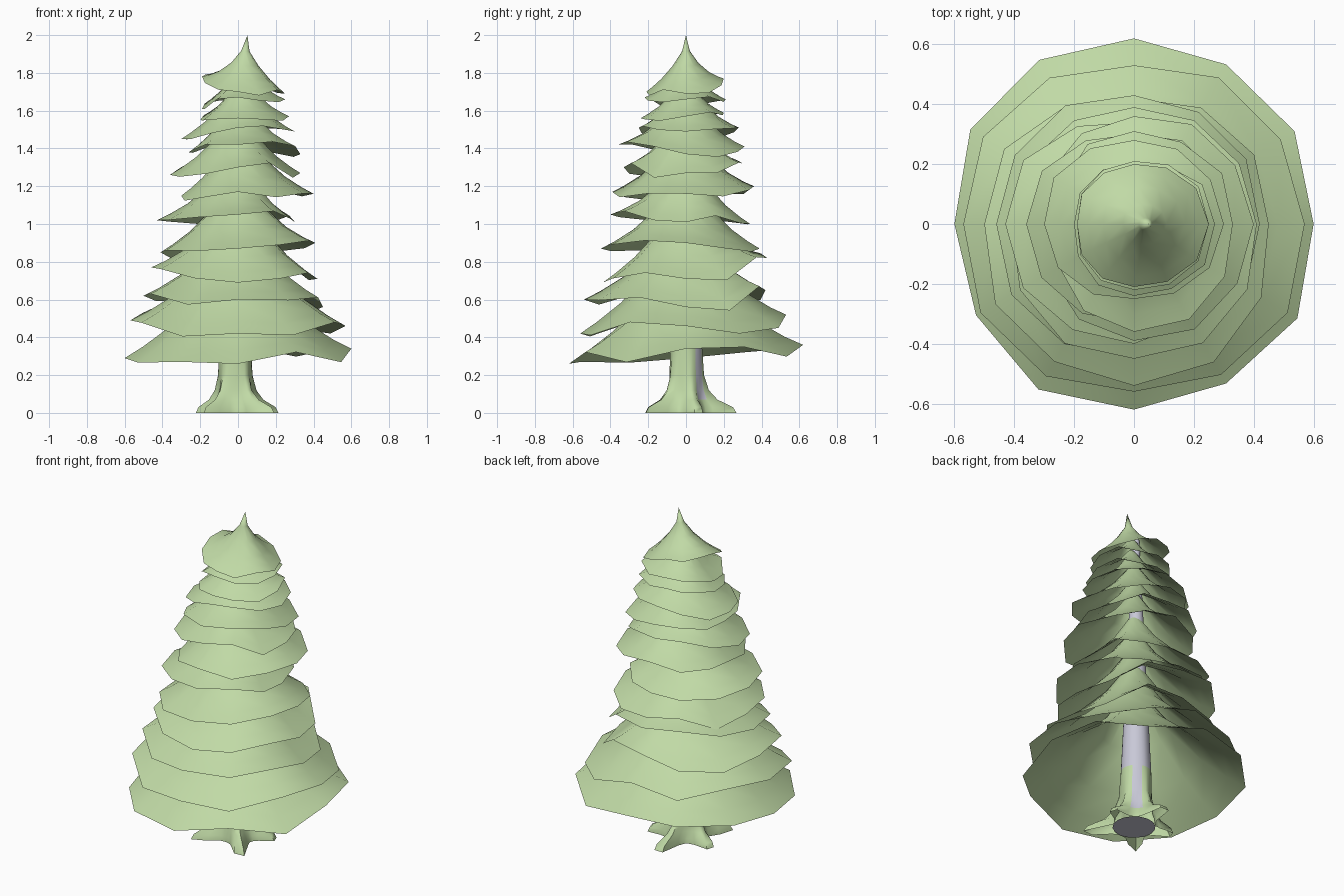
import bpy, math, random
from mathutils import Vector

if "Cube" in bpy.data.objects:
    bpy.data.objects.remove(bpy.data.objects["Cube"])

random.seed(4)

def material(name, rgb):
    m = bpy.data.materials.new(name)
    m.diffuse_color = (*rgb, 1)
    m.use_nodes = True
    m.node_tree.nodes["Principled BSDF"].inputs["Base Color"].default_value = m.diffuse_color
    return m

green = material("soft green", (0.53, 0.70, 0.38))
grey = material("pale grey", (0.58, 0.58, 0.68))

def make(name, verts, faces, mats, angle=50):
    me = bpy.data.meshes.new(name)
    me.from_pydata(verts, [], faces)
    for m in mats:
        me.materials.append(m)
    ob = bpy.data.objects.new(name, me)
    bpy.context.collection.objects.link(ob)
    bpy.context.view_layer.objects.active = ob
    ob.select_set(True)
    bpy.ops.object.shade_smooth_by_angle(angle=math.radians(angle))
    ob.select_set(False)
    return ob

def bridge(rings, n):
    return [(k*n+i, (k+1)*n+i, (k+1)*n+(i+1) % n, k*n+(i+1) % n)
            for k in range(rings-1) for i in range(n)]

# Rim of each foliage tier: (radius, height) at right, back, left, front
TIERS = [
    ((.25, 1.69), (.20, 1.77), (.19, 1.78), (.21, 1.70)),
    ((.25, 1.66), (.21, 1.66), (.19, 1.61), (.22, 1.67)),
    ((.27, 1.57), (.20, 1.59), (.20, 1.55), (.24, 1.56)),
    ((.30, 1.49), (.28, 1.51), (.30, 1.45), (.25, 1.51)),
    ((.33, 1.37), (.31, 1.41), (.26, 1.38), (.36, 1.42)),
    ((.33, 1.27), (.30, 1.32), (.36, 1.26), (.33, 1.30)),
    ((.40, 1.16), (.36, 1.20), (.30, 1.15), (.39, 1.17)),
    ((.30, 1.01), (.34, 1.00), (.43, 1.02), (.40, 1.05)),
    ((.41, 0.90), (.39, 0.87), (.41, 0.85), (.45, 0.87)),
    ((.42, 0.71), (.43, 0.82), (.46, 0.77), (.44, 0.69)),
    ((.45, 0.56), (.42, 0.65), (.50, 0.62), (.54, 0.60)),
    ((.57, 0.46), (.53, 0.52), (.57, 0.49), (.56, 0.42)),
    ((.60, 0.34), (.62, 0.36), (.60, 0.29), (.62, 0.26)),
]
# Concave skirt profile: (fraction of rim radius, rise as fraction of mean radius)
PROFILE = [(.1, .85), (.33, .52), (.62, .24), (.84, .09), (1, 0)]
N = 12

def around(vals, a):
    # smooth blend of four compass values
    q = a / (math.pi/2)
    i, t = int(q) % 4, q % 1
    t = t*t*(3-2*t)
    return [vals[i][k]*(1-t) + vals[(i+1) % 4][k]*t for k in (0, 1)]

def tier(idx, vals):
    R = sum(v[0] for v in vals)/4
    zm = sum(v[1] for v in vals)/4
    rim = []
    for i in range(N):
        r, z = around(vals, 2*math.pi*i/N)
        if i % 3:
            r *= random.uniform(1.0, 1.05)
            z += random.uniform(-.04, .04)*R/.4
        rim.append((r, z))
    cx = .04 if idx == 0 else .02 if idx < 4 else 0
    verts = []
    for f, h in PROFILE:
        for i, (r, z) in enumerate(rim):
            a = 2*math.pi*i/N
            # inner rings drift to the trunk axis, and level out
            verts.append((r*f*math.cos(a) + cx*(1-f), r*f*math.sin(a),
                          zm + h*R + (z-zm)*f**1.5))
    faces = bridge(len(PROFILE), N)
    if idx == 0:   # closed pointed tip
        verts.append((.05, 0, 2.0))
        faces += [(len(verts)-1, i, (i+1) % N) for i in range(N)]
    make("foliage_tier_%02d" % (idx+1), verts, faces, [green])

for k, v in enumerate(TIERS):
    tier(k, v)

# Trunk with five flared roots
M = 30
ROOTS = [(18, .24), (90, .30), (162, .25), (228, .27), (308, .30)]
LEVELS = [(0, 1), (.03, .9), (.07, .45), (.12, .2), (.2, .06), (.36, 0),
          (.9, 0), (1.4, 0), (1.85, 0)]
verts = []
for z, flare in LEVELS:
    core = .085 if z < .4 else .085*(1 - (z-.36)/1.9)
    for i in range(M):
        a = 2*math.pi*i/M
        r = core + .035*flare
        for deg, reach in ROOTS:
            d = (a - math.radians(deg) + math.pi) % (2*math.pi) - math.pi
            r += flare*(reach-.12)*math.exp(-(d/.24)**2)
        verts.append((r*math.cos(a) - .015*(1-flare), r*math.sin(a), z))
trunk = make("trunk", verts, bridge(len(LEVELS), M), [green, grey], 60)
# bare grey wood shows on the back right side and above the lower foliage
for p in trunk.data.polygons:
    a = math.degrees(math.atan2(p.center.y, p.center.x + .015))
    if p.center.z > .4 or (p.center.z > .08 and 30 < a < 72):
        p.material_index = 1

# Grey core disc closing the underside
disc = [(.12*math.cos(2*math.pi*i/16), .12*math.sin(2*math.pi*i/16), .002) for i in range(16)]
make("trunk_base", disc, [tuple(reversed(range(16)))], [grey])

# Make every shell face outward
import bmesh
for ob in bpy.data.objects:
    if ob.name == "trunk_base":
        continue
    bm = bmesh.new()
    bm.from_mesh(ob.data)
    bmesh.ops.recalc_face_normals(bm, faces=bm.faces)
    up = sum(f.normal.dot(Vector((f.calc_center_median().x, f.calc_center_median().y, .1)))
             for f in bm.faces)
    if up < 0:
        bmesh.ops.reverse_faces(bm, faces=bm.faces)
    bm.to_mesh(ob.data)
    bm.free()
